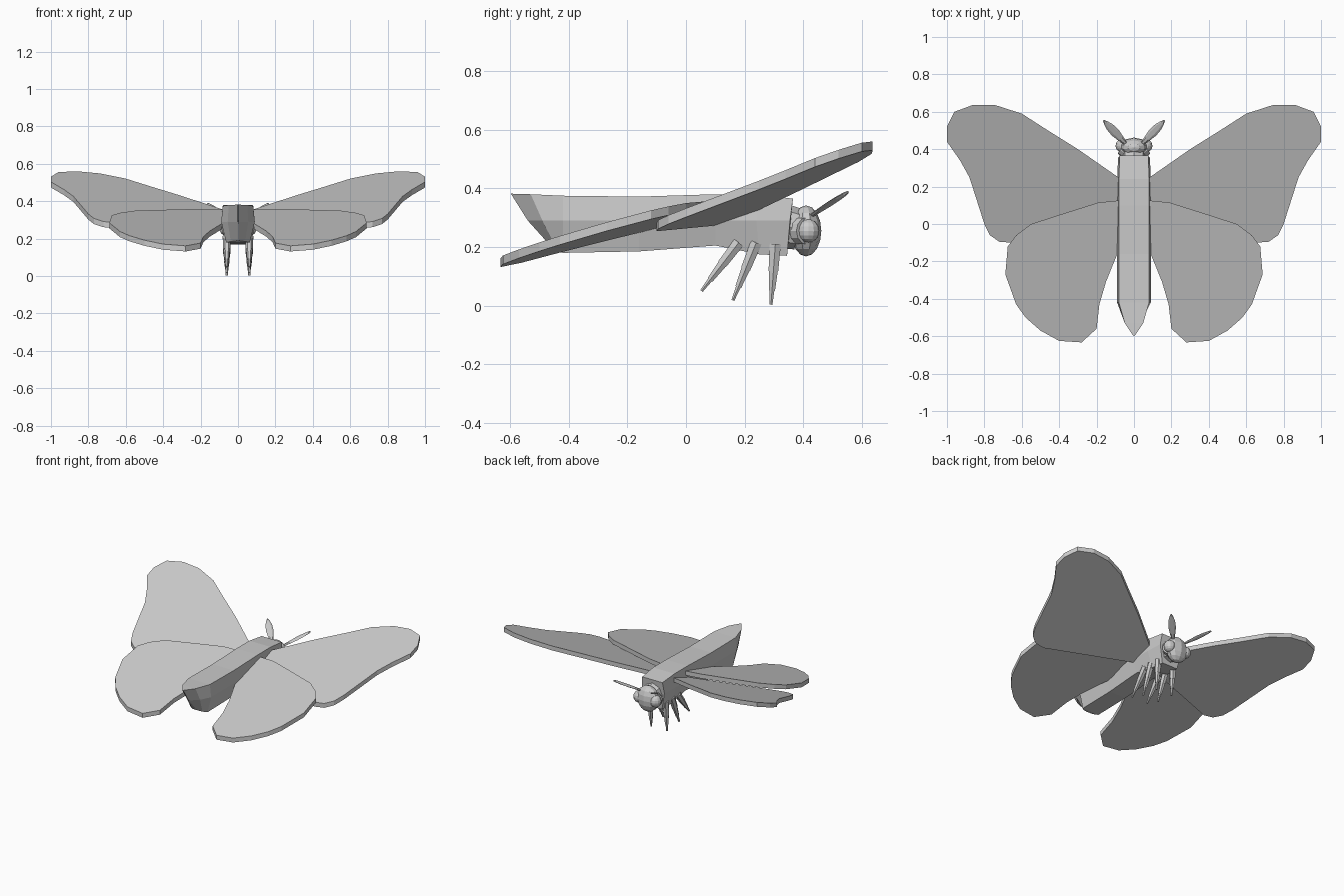
import bpy, bmesh, math
from mathutils import Vector, Matrix

if "Cube" in bpy.data.objects:
    bpy.data.objects.remove(bpy.data.objects["Cube"])

grey = bpy.data.materials.new("plain grey")
grey.diffuse_color = (0.6, 0.6, 0.6, 1)
grey.use_nodes = True
grey.node_tree.nodes["Principled BSDF"].inputs["Base Color"].default_value = grey.diffuse_color


def make(name, bm):
    bmesh.ops.recalc_face_normals(bm, faces=bm.faces[:])
    me = bpy.data.meshes.new(name)
    bm.to_mesh(me)
    bm.free()
    me.materials.append(grey)
    ob = bpy.data.objects.new(name, me)
    bpy.context.collection.objects.link(ob)
    return ob


def loft(bm, rings):
    """Skin closed rings of points and cap both ends."""
    vs = [[bm.verts.new(p) for p in r] for r in rings]
    n = len(vs[0])
    for a, b in zip(vs, vs[1:]):
        for i in range(n):
            bm.faces.new((a[i], a[(i + 1) % n], b[(i + 1) % n], b[i]))
    bm.faces.new(vs[0])
    bm.faces.new(vs[-1])


def tube(bm, stations, side=Vector((1, 0, 0)), n=6):
    """Tapered tube; each station is (centre, radius across, radius deep)."""
    axis = (Vector(stations[-1][0]) - Vector(stations[0][0])).normalized()
    u = (side - axis * side.dot(axis)).normalized()
    v = axis.cross(u)
    loft(bm, [[Vector(c) + u * a * math.cos(math.tau * i / n) + v * b * math.sin(math.tau * i / n)
               for i in range(n)] for c, a, b in stations])


def ball(bm, loc, size, seg=12, rings=8, rot=Matrix.Identity(4)):
    m = Matrix.Translation(loc) @ rot @ Matrix.Diagonal((*size, 1))
    bmesh.ops.create_uvsphere(bm, u_segments=seg, v_segments=rings, radius=1, matrix=m)


# body: hexagonal loft from thorax to pointed tail
# (y top, y mid, y bottom, half width, z top, z bottom)
bm = bmesh.new()
stations = [
    (0.365, 0.355, 0.345, 0.085, 0.365, 0.17),
    (0.24, 0.24, 0.25, 0.09, 0.38, 0.175),
    (0.10, 0.10, 0.10, 0.09, 0.38, 0.205),
    (-0.16, -0.16, -0.16, 0.09, 0.372, 0.185),
    (-0.42, -0.42, -0.42, 0.09, 0.375, 0.18),
    (-0.53, -0.49, -0.44, 0.055, 0.38, 0.185),
    (-0.598, -0.54, -0.45, 0.004, 0.382, 0.19)]
loft(bm, [[(-w * .9, yt, zt), (w * .9, yt, zt), (w, ym, .29),
           (w * .7, yb, zb), (-w * .7, yb, zb), (-w, ym, .29)]
          for yt, ym, yb, w, zt, zb in stations])
make("body", bm)

# head and neck
bm = bmesh.new()
ball(bm, (0, 0.41, 0.255), (0.08, 0.052, 0.087), 10, 8)
make("head", bm)
bm = bmesh.new()
tube(bm, [((0, 0.34, 0.27), 0.07, 0.075), ((0, 0.385, 0.26), 0.065, 0.07)], n=8)
make("neck", bm)

# wing outlines (x, y) and the sloping planes z = a + b*x + c*y they lie on
wings = {
    "forewing": ([(.07, .24), (.3, .4), (.46, .5), (.6, .59), (.74, .635), (.86, .637), (.96, .6),
                  (1, .52), (1, .44), (.93, .34), (.88, .25), (.8, 0), (.77, -.06), (.72, -.095),
                  (.65, -.1), (.07, .1)], (.262, .0875, .35)),
    "hindwing": ([(.07, .127), (.19, .115), (.38, .055), (.55, 0), (.63, -.06), (.675, -.12),
                  (.688, -.27), (.63, -.43), (.58, -.5), (.5, -.57), (.4, -.625), (.28, -.633),
                  (.2, -.56), (.185, -.43), (.15, -.31), (.085, -.15)], (.317, .06, .272))}

for s, label in ((1, "right"), (-1, "left")):
    for kind, (outline, (a, b, c)) in wings.items():
        bm = bmesh.new()
        loft(bm, [[(s * x, y, a + b * x + c * y - d) for x, y in outline] for d in (0, 0.03)])
        make(f"{label}_{kind}", bm)

    # eye with a raised rim
    bm = bmesh.new()
    ball(bm, (s * 0.062, 0.418, 0.255), (0.037, 0.037, 0.04), 12, 8)
    make(f"{label}_eye", bm)
    bm = bmesh.new()
    out = Vector((s * 0.8, 0.6, 0)).normalized()
    centre = Vector((s * 0.056, 0.412, 0.255))
    side = out.cross(Vector((0, 0, 1)))
    tube(bm, [(centre - out * .03, .05, .05), (centre + out * .004, .047, .047)], side, 12)
    make(f"{label}_eye_rim", bm)

    # leaf-shaped antenna
    bm = bmesh.new()
    p, q = Vector((s * 0.04, 0.425, 0.305)), Vector((s * 0.162, 0.553, 0.388))
    tube(bm, [(p.lerp(q, t), w, min(w, .006)) for t, w in
              ((0, .008), (.25, .017), (.5, .024), (.75, .021), (.92, .011), (1, .004))],
         Vector((s * .72, -.69, 0)), 6)
    make(f"{label}_antenna", bm)

    # three legs, each with stepped tapering segments
    for name, (y0, z0), (y1, z1) in (("front", (.305, .21), (.29, .003)),
                                     ("middle", (.24, .215), (.16, .018)),
                                     ("rear", (.18, .215), (.053, .05))):
        p, q = Vector((s * .06, y0, z0)), Vector((s * .06, y1, z1))
        bm = bmesh.new()
        for t0, t1, r0, r1 in ((0, .45, .022, .019), (.4, .77, .018, .012), (.72, 1, .010, .006)):
            tube(bm, [(p.lerp(q, t0), r0, r0), (p.lerp(q, t1), r1, r1)])
        make(f"{label}_{name}_leg", bm)
